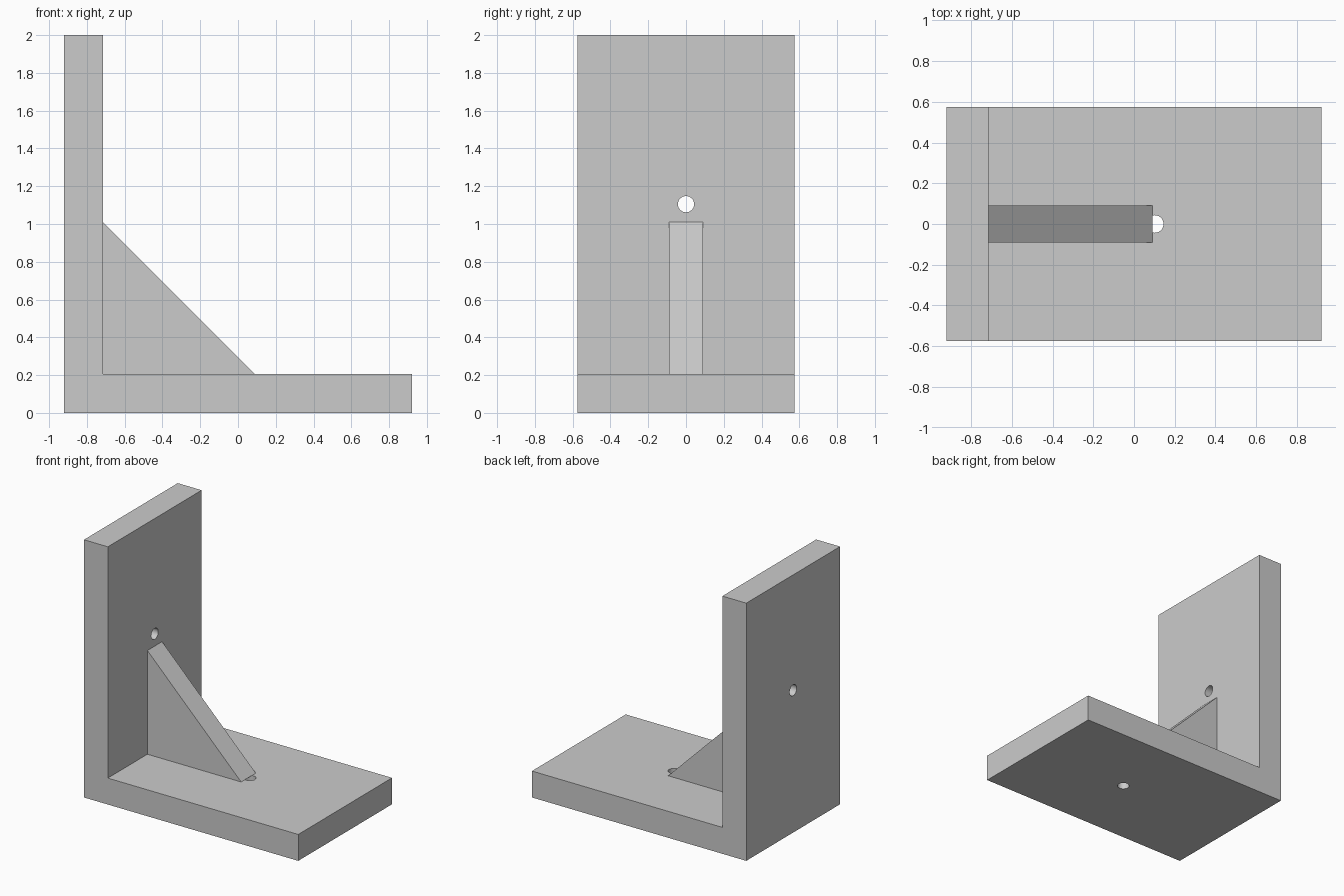
import bpy
import bmesh
import math
from mathutils import Vector

cube = bpy.data.objects.get("Cube")
if cube:
    bpy.data.objects.remove(cube, do_unlink=True)

# Main dimensions
LEFT, RIGHT = -0.92, 0.92
WALL_X = -0.715
BASE_Z = 0.205
HEIGHT = 2.0
DEPTH = 1.15
RIB_DEPTH = 0.18
RIB_RUN = 0.805
HOLE_RADIUS = 0.043

grey = bpy.data.materials.new("plain_grey")
grey.use_nodes = True
colour = (0.6, 0.6, 0.6, 1)
grey.diffuse_color = colour
grey.node_tree.nodes["Principled BSDF"].inputs["Base Color"].default_value = colour


def extrude_profile(name, profile, depth):
    """Extrude an x-z outline along y, centred on y = 0."""
    bm = bmesh.new()
    face = bm.faces.new([bm.verts.new((x, -depth / 2, z)) for x, z in profile])
    result = bmesh.ops.extrude_face_region(bm, geom=[face])
    moved = [g for g in result["geom"] if isinstance(g, bmesh.types.BMVert)]
    bmesh.ops.translate(bm, verts=moved, vec=(0, depth, 0))
    bmesh.ops.recalc_face_normals(bm, faces=bm.faces)
    mesh = bpy.data.meshes.new(name)
    bm.to_mesh(mesh)
    bm.free()
    mesh.materials.append(grey)
    obj = bpy.data.objects.new(name, mesh)
    bpy.context.collection.objects.link(obj)
    return obj


def drill(obj, centre, direction):
    """Cut a round hole through a plate."""
    rotation = Vector((0, 0, 1)).rotation_difference(Vector(direction)).to_euler()
    bpy.ops.mesh.primitive_cylinder_add(vertices=48, radius=HOLE_RADIUS, depth=0.4,
                                        location=centre, rotation=rotation)
    cutter = bpy.context.object
    cutter.name = "hole_cutter"
    cutter.hide_render = True
    cutter.data.materials.append(grey)
    cut = obj.modifiers.new("hole", 'BOOLEAN')
    cut.operation = 'DIFFERENCE'
    cut.solver = 'EXACT'
    cut.object = cutter
    bpy.ops.object.select_all(action='DESELECT')
    obj.select_set(True)
    bpy.context.view_layer.objects.active = obj
    bpy.ops.object.modifier_apply(modifier=cut.name)
    bpy.data.objects.remove(cutter, do_unlink=True)


# L-shaped bracket: base plate and upright wall in one piece
bracket = extrude_profile("angle_bracket", [
    (LEFT, 0), (RIGHT, 0), (RIGHT, BASE_Z),
    (WALL_X, BASE_Z), (WALL_X, HEIGHT), (LEFT, HEIGHT)], DEPTH)

# Screw holes through the wall and the base
drill(bracket, ((LEFT + WALL_X) / 2, 0, 1.105), (1, 0, 0))
drill(bracket, (0.102, 0, BASE_Z / 2), (0, 0, 1))
bpy.ops.object.shade_smooth_by_angle(angle=math.radians(30))

# Triangular stiffening rib in the inner corner
extrude_profile("support_rib", [
    (WALL_X, BASE_Z), (WALL_X + RIB_RUN, BASE_Z),
    (WALL_X, BASE_Z + RIB_RUN)], RIB_DEPTH)
